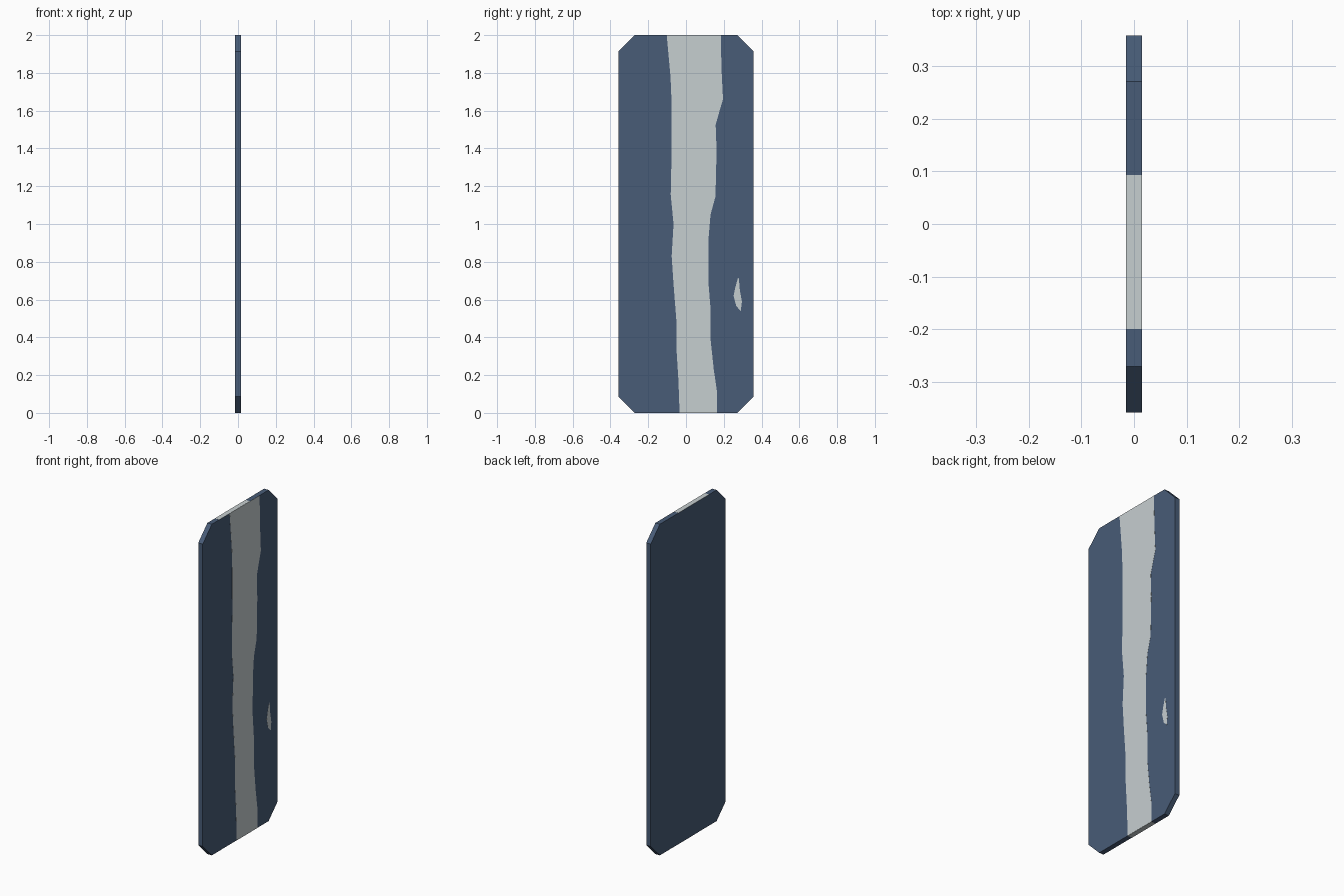
import bpy, bmesh
from mathutils import Vector

if "Cube" in bpy.data.objects:
    bpy.data.objects.remove(bpy.data.objects["Cube"])

T = 0.015      # half thickness of the board
W = 0.358      # half width
C = 0.087      # corner chamfer
P = 0.0006     # thickness of the painted plates


def material(name, rgb):
    m = bpy.data.materials.new(name)
    m.diffuse_color = (*rgb, 1)
    m.use_nodes = True
    m.node_tree.nodes["Principled BSDF"].inputs["Base Color"].default_value = m.diffuse_color
    return m


blue = material("slate blue", (0.065, 0.107, 0.185))
pale = material("pale grey", (0.565, 0.62, 0.63))


def prism(name, outline, direction, mat):
    """Extrude a flat 3D outline along a direction into a closed solid."""
    bm = bmesh.new()
    face = bm.faces.new([bm.verts.new(p) for p in outline])
    res = bmesh.ops.extrude_face_region(bm, geom=[face], use_keep_orig=True)
    verts = [v for v in res["geom"] if isinstance(v, bmesh.types.BMVert)]
    bmesh.ops.translate(bm, verts=verts, vec=Vector(direction))
    bmesh.ops.recalc_face_normals(bm, faces=bm.faces[:])
    # triangulate the concave outlines cleanly
    bmesh.ops.triangulate(bm, faces=[f for f in bm.faces if len(f.verts) > 8])
    me = bpy.data.meshes.new(name)
    bm.to_mesh(me)
    bm.free()
    me.materials.append(mat)
    ob = bpy.data.objects.new(name, me)
    bpy.context.collection.objects.link(ob)
    return ob


# Board: tall slab with four cut corners
half = [(W - C, 0), (W, C), (W, 2 - C), (W - C, 2)]
board = half + [(-y, z) for y, z in reversed(half)]
prism("board", [(-T, y, z) for y, z in board], (2 * T, 0, 0), blue)

# Wavy pale stripe down the right face
left_edge = [(-0.102, 2), (-0.082, 1.78), (-0.077, 1.66), (-0.076, 1.39),
             (-0.081, 1.155), (-0.066, 1.0), (-0.076, 0.83), (-0.066, 0.68),
             (-0.051, 0.49), (-0.05, 0.33), (-0.04, 0.17), (-0.034, 0)]
right_edge = [(0.163, 0), (0.163, 0.12), (0.147, 0.23), (0.13, 0.39),
              (0.13, 0.55), (0.118, 0.7), (0.119, 0.92), (0.13, 1.05),
              (0.156, 1.145), (0.162, 1.39), (0.157, 1.525), (0.178, 1.6),
              (0.196, 1.66), (0.188, 1.82), (0.184, 2)]
prism("side_stripe", [(T, y, z) for y, z in left_edge + right_edge], (P, 0, 0), pale)

# Small pale patch beside the stripe
patch = [(0.275, 0.715), (0.26, 0.66), (0.252, 0.62), (0.266, 0.565),
         (0.29, 0.54), (0.296, 0.59), (0.285, 0.65), (0.28, 0.71)]
prism("side_patch", [(T, y, z) for y, z in patch], (P, 0, 0), pale)


# Stripe bands crossing the top and bottom edges
def band(name, y0, y1, z, dz):
    prism(name, [(-T, y0, z), (T, y0, z), (T, y1, z), (-T, y1, z)], (0, 0, dz), pale)


band("top_band", -0.2, 0.093, 2, P)
band("bottom_band", -0.034, 0.163, 0, -P)
